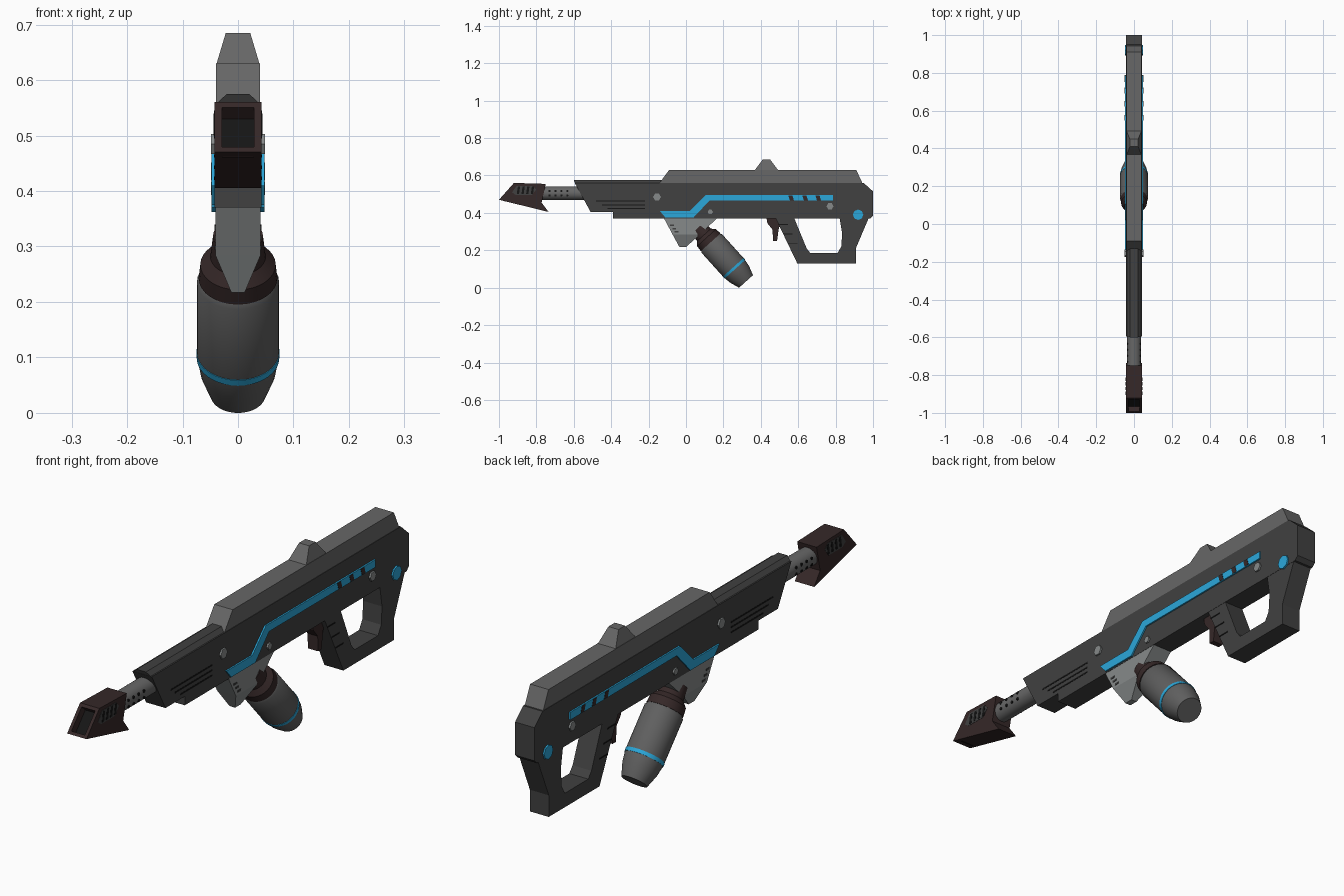
import bpy, bmesh, math
from mathutils import Vector

if "Cube" in bpy.data.objects:
    bpy.data.objects.remove(bpy.data.objects["Cube"])


def material(name, rgb):
    m = bpy.data.materials.new(name)
    m.diffuse_color = (*rgb, 1)
    m.use_nodes = True
    m.node_tree.nodes["Principled BSDF"].inputs["Base Color"].default_value = m.diffuse_color
    return m


BODY = material("dark grey", (0.052, 0.052, 0.052))
RAIL = material("mid grey", (0.135, 0.135, 0.135))
STEEL = material("canister grey", (0.115, 0.115, 0.115))
LIGHT = material("light grey", (0.24, 0.255, 0.255))
BROWN = material("dark brown", (0.036, 0.021, 0.021))
BLACK = material("black", (0.008, 0.008, 0.008))
BLUE = material("blue", (0.024, 0.39, 0.70))


def finish(name, bm, *mats):
    bmesh.ops.recalc_face_normals(bm, faces=bm.faces)
    me = bpy.data.meshes.new(name)
    bm.to_mesh(me)
    bm.free()
    for m in mats:
        me.materials.append(m)
    ob = bpy.data.objects.new(name, me)
    bpy.context.collection.objects.link(ob)
    return ob


def slab(bm, pts, x0, x1):
    """Extrude a (y, z) outline from x0 to x1."""
    a = [bm.verts.new((x0, p[0], p[1])) for p in pts]
    b = [bm.verts.new((x1, p[0], p[1])) for p in pts]
    bm.faces.new(a)
    bm.faces.new(b[::-1])
    for i in range(len(pts)):
        j = (i + 1) % len(pts)
        bm.faces.new((a[i], a[j], b[j], b[i]))


def prism(name, pts, w, mat, taper=None):
    """Centred outline; taper maps z to a half width."""
    bm = bmesh.new()
    slab(bm, pts, -w, w)
    if taper:
        for v in bm.verts:
            v.co.x = math.copysign(taper(v.co.z), v.co.x)
    return finish(name, bm, mat)


def plates(name, outlines, x0, x1, mat):
    """Thin plates mirrored on both sides."""
    bm = bmesh.new()
    for pts in outlines:
        slab(bm, pts, x0, x1)
        slab(bm, pts, -x1, -x0)
    return finish(name, bm, mat)


def lathe(name, origin, axis, profile, mat, segs=32):
    d = Vector(axis).normalized()
    u = Vector((1, 0, 0))
    v = d.cross(u)
    bm = bmesh.new()
    rings = []
    for s, r in profile:
        c = Vector(origin) + d * s
        rings.append([bm.verts.new(c + u * r * math.cos(t) + v * r * math.sin(t))
                      for t in (2 * math.pi * k / segs for k in range(segs))])
    for a, b in zip(rings, rings[1:]):
        for k in range(segs):
            n = (k + 1) % segs
            bm.faces.new((a[k], a[n], b[n], b[k]))
    bm.faces.new(rings[0])
    bm.faces.new(rings[-1])
    ob = finish(name, bm, mat)
    bpy.context.view_layer.objects.active = ob
    ob.select_set(True)
    bpy.ops.object.shade_smooth_by_angle(angle=math.radians(35))
    ob.select_set(False)
    return ob


def poly(y, z, r, n):
    return [(y + r * math.cos(2 * math.pi * k / n), z + r * math.sin(2 * math.pi * k / n))
            for k in range(n)]


def bar(y0, y1, z0, z1, lean=0.0):
    return [(y0, z0), (y1, z0), (y1 + lean, z1), (y0 + lean, z1)]


# receiver with handguard
prism("receiver", [(-0.595, 0.56), (-0.51, 0.405), (-0.39, 0.405), (-0.39, 0.37),
                   (0.985, 0.37), (1.0, 0.385), (1.0, 0.515), (0.95, 0.56)], 0.042, BODY)
prism("handguard_ridge", [(-0.6, 0.575), (-0.592, 0.555), (-0.10, 0.555), (-0.12, 0.575)],
      0.042, BODY, lambda z: 0.02 if z > 0.57 else 0.042)

# top rail and sight
prism("top_rail", [(-0.145, 0.555), (-0.09, 0.63), (0.91, 0.63), (0.945, 0.555)], 0.04, RAIL)
prism("sight_bump", [(0.365, 0.625), (0.41, 0.685), (0.45, 0.685), (0.495, 0.625)],
      0.04, RAIL, lambda z: 0.022 if z > 0.65 else 0.04)

# open grip loop and trigger
prism("grip_loop", [(0.475, 0.38), (0.595, 0.13), (0.91, 0.13), (0.91, 0.215), (0.98, 0.38),
                    (0.82, 0.38), (0.835, 0.29), (0.83, 0.22), (0.81, 0.185),
                    (0.665, 0.185), (0.645, 0.21), (0.575, 0.38)], 0.041, BODY)
prism("trigger", [(0.43, 0.375), (0.435, 0.345), (0.463, 0.31), (0.465, 0.25),
                  (0.487, 0.25), (0.495, 0.31), (0.51, 0.375)], 0.022, BROWN)
plates("grip_ridges", [bar(0.495 + 0.025 * k, 0.545 + 0.025 * k, 0.335 - 0.05 * k, 0.34 - 0.05 * k)
                       for k in range(3)], 0.041, 0.0425, BLACK)

# barrel with vent holes
lathe("barrel", (0, -0.80, 0.505), (0, 1, 0), [(0, 0.037), (0.26, 0.037)], RAIL, 24)
plates("barrel_holes", [poly(-0.73 + 0.032 * k, 0.505 + dz, 0.006, 8)
                        for k in range(4) for dz in (-0.012, 0.012)], 0.033, 0.0375, BLACK)

# muzzle with a recessed bore window
bm = bmesh.new()
slab(bm, [(-1.0, 0.47), (-0.92, 0.56), (-0.75, 0.555), (-0.772, 0.455), (-0.735, 0.405)],
     -0.042, 0.042)
bmesh.ops.recalc_face_normals(bm, faces=bm.faces)
front = [f for f in bm.faces if f.normal.y < -0.4 and f.normal.z > 0.4]
bmesh.ops.inset_region(bm, faces=front, thickness=0.018)
bmesh.ops.inset_region(bm, faces=front, thickness=0.001, depth=-0.03)
for f in front:
    f.material_index = 1
finish("muzzle", bm, BROWN, BLACK)
plates("muzzle_vent", [[(-0.93, 0.51), (-0.905, 0.545), (-0.82, 0.545), (-0.80, 0.525),
                        (-0.825, 0.495), (-0.91, 0.495)]], 0.041, 0.043, BODY)
plates("muzzle_slats", [bar(-0.905 + 0.025 * k, -0.893 + 0.025 * k, 0.50, 0.54, 0.006)
                        for k in range(4)], 0.042, 0.044, BLACK)

# handguard grooves
plates("handguard_grooves", [bar(-0.48 + 0.03 * k, -0.22, z, z + 0.006)
                             for k, z in enumerate((0.46, 0.44, 0.42))], 0.041, 0.043, BLACK)

# blue side stripe with dark breaks
plates("side_stripe", [[(-0.14, 0.41), (0.02, 0.41), (0.105, 0.495), (0.785, 0.495), (0.785, 0.465),
                        (0.125, 0.465), (0.04, 0.375), (-0.11, 0.375)]], 0.041, 0.048, BLUE)
plates("stripe_breaks", [bar(y, y + 0.022, 0.467, 0.493, -0.008) for y in (0.555, 0.63, 0.70)],
       0.046, 0.049, BROWN)

# bolts
plates("bolts", [poly(-0.155, 0.485, 0.021, 6), poly(0.13, 0.405, 0.014, 6),
                 poly(0.77, 0.435, 0.019, 6)], 0.041, 0.049, LIGHT)
plates("rear_light", [poly(0.92, 0.39, 0.028, 8)], 0.04, 0.048, BLUE)

# canister bracket
prism("bracket_upper", [(-0.12, 0.375), (-0.072, 0.285), (0.075, 0.285), (0.17, 0.375)], 0.041, LIGHT)
prism("bracket_lower", [(-0.072, 0.285), (-0.035, 0.217), (0.0, 0.217), (0.075, 0.285)],
      0.041, LIGHT, lambda z: 0.012 if z < 0.25 else 0.041)
plates("bracket_vents", [bar(-0.085 + 0.012 * k, -0.065 + 0.012 * k, 0.33 - 0.018 * k, 0.338 - 0.018 * k)
                         for k in range(3)], 0.040, 0.0425, BODY)

# angled canister
base, axis = (0, 0.13, 0.245), (0, 0.67, -0.743)
lathe("canister", base, axis, [(0, 0.066), (0.012, 0.074), (0.19, 0.074), (0.235, 0.067),
                               (0.285, 0.05)], STEEL)
lathe("canister_stripe", base, axis, [(0.183, 0.0752), (0.197, 0.0745)], BLUE)
lathe("canister_collar", base, axis, [(-0.10, 0.045), (-0.05, 0.05), (-0.03, 0.068), (0.003, 0.071)], BROWN)
